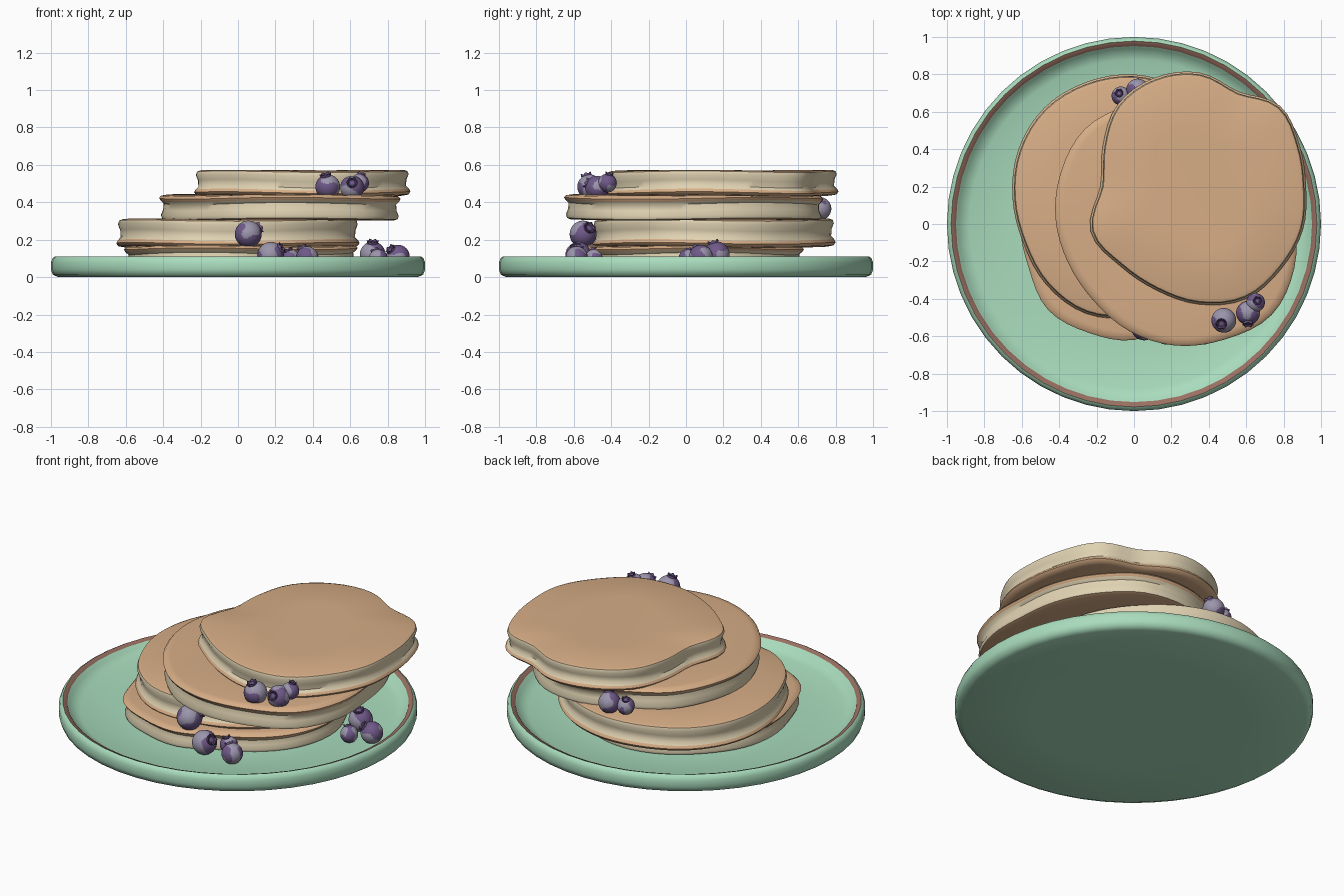
import bpy
import bmesh
from math import sin, cos, pi, radians
from mathutils import Vector

cube = bpy.data.objects.get("Cube")
if cube:
    bpy.data.objects.remove(cube, do_unlink=True)


def material(name, r, g, b):
    mat = bpy.data.materials.new(name)
    mat.use_nodes = True
    mat.diffuse_color = (r, g, b, 1)
    shader = mat.node_tree.nodes["Principled BSDF"]
    shader.inputs["Base Color"].default_value = (r, g, b, 1)
    shader.inputs["Roughness"].default_value = 0.7
    return mat


GREEN = material("mint glaze", 0.40, 0.72, 0.51)
BROWN = material("clay rim", 0.32, 0.16, 0.12)
TAN = material("browned batter", 0.68, 0.42, 0.24)
CREAM = material("pale batter", 0.75, 0.65, 0.45)
PURPLE = material("berry skin", 0.16, 0.10, 0.25)
DUSTY = material("berry bloom", 0.33, 0.30, 0.41)
DARK = material("berry crown", 0.08, 0.05, 0.13)


def loft(bm, rings, band_mats, caps=True):
    """Join matching rings of points with quads; one material per band."""
    loops = [[bm.verts.new(p) for p in ring] for ring in rings]
    count = len(loops[0])
    for low, high, mat in zip(loops, loops[1:], band_mats):
        for i in range(count):
            j = (i + 1) % count
            face = bm.faces.new((low[i], low[j], high[j], high[i]))
            face.material_index = mat
    if caps:
        bm.faces.new(loops[0][::-1]).material_index = band_mats[0]
        bm.faces.new(loops[-1]).material_index = band_mats[-1]


def finish(bm, name, mats, angle=50):
    mesh = bpy.data.meshes.new(name)
    bm.to_mesh(mesh)
    bm.free()
    for mat in mats:
        mesh.materials.append(mat)
    obj = bpy.data.objects.new(name, mesh)
    bpy.context.collection.objects.link(obj)
    bpy.ops.object.select_all(action="DESELECT")
    obj.select_set(True)
    bpy.context.view_layer.objects.active = obj
    bpy.ops.object.shade_smooth_by_angle(angle=radians(angle))
    return obj


def circle(radius, z, count):
    return [Vector((radius * cos(2 * pi * i / count),
                    radius * sin(2 * pi * i / count), z)) for i in range(count)]


# Plate: turned profile from the underside, over the rim, to the floor
profile = [(0.6, 0), (0.96, 0), (0.99, 0.012), (1, 0.04), (1, 0.08),
           (0.99, 0.103), (0.978, 0.11), (0.952, 0.1), (0.94, 0.078),
           (0.88, 0.054), (0.6, 0.05)]
bm = bmesh.new()
bands = [0] * (len(profile) - 1)
bands[6] = 1
loft(bm, [circle(r, z, 48) for r, z in profile], bands)
finish(bm, "plate", [GREEN, BROWN])


# Pancakes: uneven outline given as radii in hundredths around a centre
def smooth_radius(radii, t):
    i = int(t)
    f = t - i
    a, b, c, d = (radii[(i + k) % len(radii)] for k in (-1, 0, 1, 2))
    return (b + 0.5 * f * (c - a + f * (2 * a - 5 * b + 4 * c - d
            + f * (3 * (b - c) + d - a)))) / 100


def pancake(name, centre, bottom, top, radii, flipped=False):
    steps = 64
    # inset from the outline, height fraction; browned lip comes first
    section = [(0.3, 0), (0.045, 0), (0.012, 0.04), (0, 0.14), (0.008, 0.25),
               (0.024, 0.36), (0.022, 0.6), (0.01, 0.82), (0.016, 0.95),
               (0.035, 1), (0.3, 1)]
    bands = [0, 0, 0, 0, 1, 1, 1, 1, 0, 0]
    if flipped:
        section = [(inset, 1 - h) for inset, h in reversed(section)]
        bands.reverse()
    rings = []
    for inset, h in section:
        ring = []
        for i in range(steps):
            a = 2 * pi * i / steps
            r = smooth_radius(radii, i * len(radii) / steps) - inset
            wave = 0.007 * sin(3 * a + bottom * 20) * sin(pi * (0.15 + 0.7 * h))
            ring.append((centre[0] + r * cos(a), centre[1] + r * sin(a),
                         bottom + (top - bottom) * h + wave))
        rings.append(ring)
    bm = bmesh.new()
    loft(bm, rings, bands)
    finish(bm, name, [TAN, CREAM])


pancake("bottom_pancake", (0, 0), 0.05, 0.168,
        [64, 63, 62, 62, 63, 63, 62, 62, 61, 61, 65, 63, 62, 56, 58, 62], True)
pancake("second_pancake", (0, 0.14), 0.16, 0.31,
        [65, 64, 63, 64, 66, 67, 68, 67, 65, 64, 66, 67, 64, 63, 63, 65])
pancake("third_pancake", (0.22, 0.03), 0.306, 0.44,
        [64, 65, 68, 72, 70, 66, 68, 66, 64, 62, 62, 65, 68, 70, 73, 69], True)
pancake("top_pancake", (0.35, 0.2), 0.433, 0.57,
        [57, 58, 61, 55, 61, 63, 62, 56, 53, 63, 60, 60, 63, 65, 62, 60])


# Blueberries: patchy bloom on the skin and a toothed crown
def berry(name, place, radius, facing):
    bm = bmesh.new()
    bmesh.ops.create_icosphere(bm, subdivisions=4, radius=1)
    shift = 9 * (place[0] + place[1])
    for face in bm.faces:
        p = face.calc_center_median()
        patch = (sin(3 * p.x + shift + 2 * p.z) + sin(3.4 * p.y - shift + 2 * p.x)
                 + sin(3.7 * p.z + 2 * p.y + shift))
        face.material_index = 1 if patch > 0.05 and p.z < 0.9 else 0
    # crown: a flared ring of pointed teeth around a dark dimple
    count = 12
    rings = [circle(r, z, count) for r, z in
             ((0.42, 0.88), (0.43, 1.03), (0.33, 1.01), (0.27, 0.97))]
    for ring in rings[1:3]:
        for p in ring[::2]:
            p.z += 0.13
            p.xy *= 1.1
    loft(bm, rings, [0, 2, 0], caps=False)
    disc = [bm.verts.new(p) for p in circle(0.28, 0.985, count)]
    bm.faces.new(disc).material_index = 2
    turn = Vector((0, 0, 1)).rotation_difference(Vector(facing).normalized())
    for v in bm.verts:
        v.co = turn @ v.co * radius + Vector(place)
    finish(bm, name, [PURPLE, DUSTY, DARK], 40)


berries = {
    "upper_berry_left": ((0.48, -0.515, 0.483), 0.066, (-0.2, -0.3, 1)),
    "upper_berry_middle": ((0.61, -0.475, 0.478), 0.064, (0, -1, 0.45)),
    "upper_berry_right": ((0.65, -0.42, 0.503), 0.05, (0.2, 0.2, 1)),
    "middle_berry": ((0.055, -0.55, 0.23), 0.072, (0.8, 0.5, 0.5)),
    "front_berry_left": ((0.175, -0.575, 0.118), 0.07, (0.8, -0.2, 0.5)),
    "front_berry_small": ((0.28, -0.49, 0.1), 0.05, (-0.2, -0.2, 1)),
    "front_berry_right": ((0.37, -0.585, 0.105), 0.06, (-0.5, 0.2, 0.9)),
    "side_berry_back": ((0.72, 0.165, 0.122), 0.068, (0, -0.3, 1)),
    "side_berry_small": ((0.75, 0.01, 0.1), 0.05, (-0.4, 0.2, 0.9)),
    "side_berry_right": ((0.855, 0.08, 0.11), 0.063, (-0.7, -0.5, 0.7)),
    "back_berry_small": ((-0.07, 0.685, 0.357), 0.05, (-0.2, 0.3, 1)),
    "back_berry_large": ((0.02, 0.715, 0.366), 0.062, (0.3, -0.3, 0.9)),
}
for name, (place, radius, facing) in berries.items():
    berry(name, place, radius, facing)
